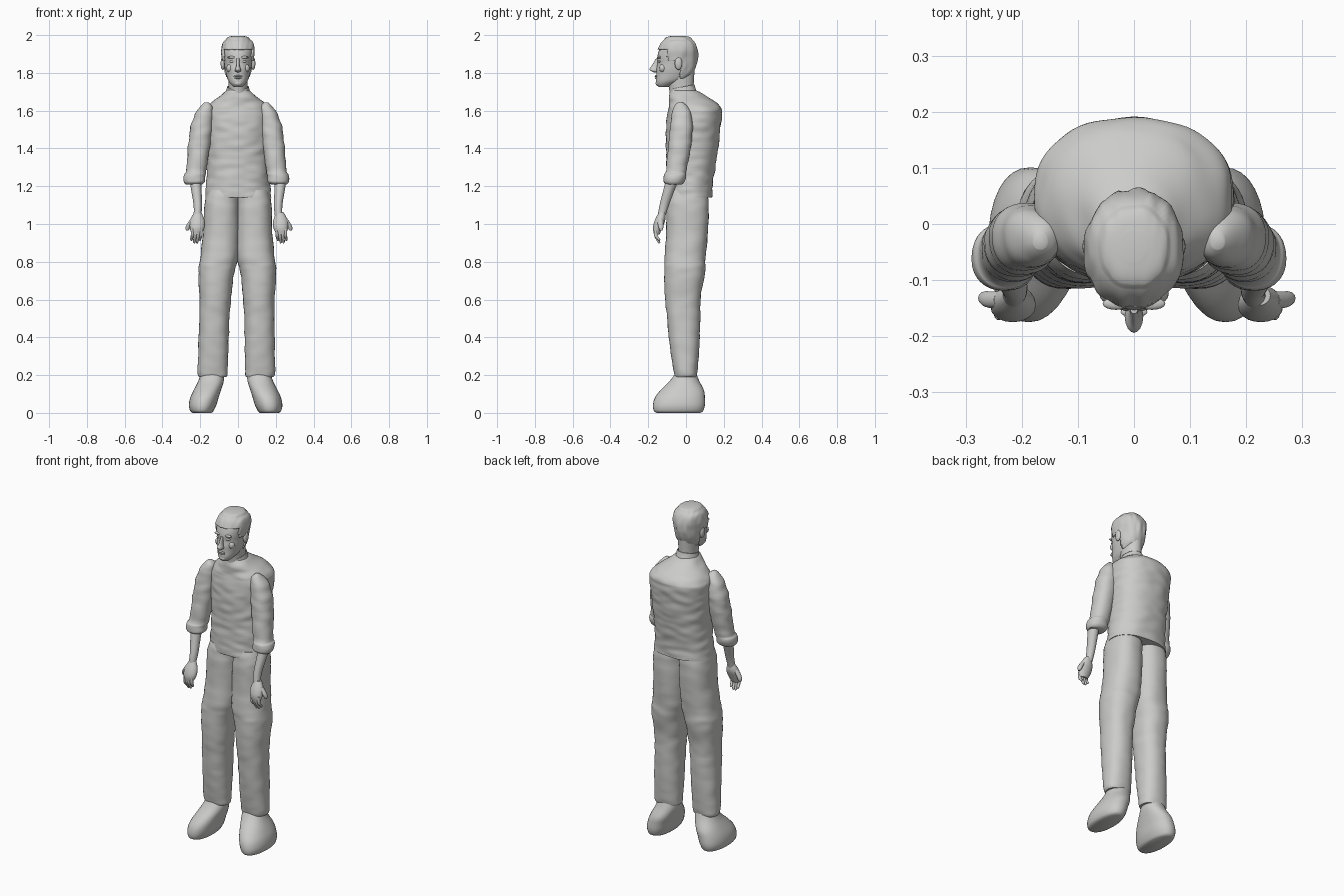
import bpy, bmesh, math
from mathutils import Vector, noise

cube = bpy.data.objects.get("Cube")
if cube:
    bpy.data.objects.remove(cube, do_unlink=True)

grey = bpy.data.materials.new("plain_grey")
grey.use_nodes = True
grey.diffuse_color = (0.6, 0.6, 0.59, 1)
grey.node_tree.nodes["Principled BSDF"].inputs["Base Color"].default_value = grey.diffuse_color


def finish(name, bm):
    """Turn a bmesh into a smooth grey object."""
    bmesh.ops.recalc_face_normals(bm, faces=bm.faces)
    mesh = bpy.data.meshes.new(name)
    bm.to_mesh(mesh)
    bm.free()
    mesh.materials.append(grey)
    obj = bpy.data.objects.new(name, mesh)
    bpy.context.collection.objects.link(obj)
    bpy.ops.object.select_all(action="DESELECT")
    obj.select_set(True)
    bpy.context.view_layer.objects.active = obj
    bpy.ops.object.shade_smooth_by_angle(angle=math.radians(50))
    return obj


def spline(rings, steps):
    """Smoothly fill in between neighbouring cross-sections."""
    out = []
    last = len(rings) - 1
    for i in range(last):
        a, b, c, d = (rings[min(max(k, 0), last)] for k in range(i - 1, i + 3))
        for s in range(steps):
            t = s / steps
            out.append([q + t / 2 * (r - p + t * (2 * p - 5 * q + 4 * r - u + t * (3 * (q - r) + u - p)))
                        for p, q, r, u in zip(a, b, c, d)])
    return out + [rings[last]]


def loft_mesh(rings, sides=32, square=2.0, steps=4, grow=0.0, warp=None, caps=True):
    """Skin oval sections given in hundredths as (z, x min, x max, y min, y max)."""
    bm = bmesh.new()
    loops = []
    for z, x0, x1, y0, y1 in spline(rings, steps):
        loop = []
        for k in range(sides):
            a = math.tau * k / sides
            c, s = math.cos(a), math.sin(a)
            px = math.copysign(abs(c) ** (2 / square), c) * ((x1 - x0) / 2 + grow)
            py = math.copysign(abs(s) ** (2 / square), s) * ((y1 - y0) / 2 + grow)
            p = Vector(((x0 + x1) / 2 + px, (y0 + y1) / 2 + py, z)) / 100
            loop.append(bm.verts.new(warp(p, Vector((c, s, 0))) if warp else p))
        loops.append(loop)
    for a, b in zip(loops, loops[1:]):
        for k in range(sides):
            j = (k + 1) % sides
            bm.faces.new((a[k], a[j], b[j], b[k]))
    if caps:
        bm.faces.new(loops[0])
        bm.faces.new(loops[-1])
    return bm


def loft(name, rings, **options):
    return finish(name, loft_mesh(rings, **options))


def even(rings):
    """Sections that are centred on x: (z, half width, y min, y max)."""
    return [(z, -w, w, y0, y1) for z, w, y0, y1 in rings]


def blob(name, centre, size):
    bm = bmesh.new()
    bmesh.ops.create_uvsphere(bm, u_segments=16, v_segments=10, radius=1)
    for v in bm.verts:
        v.co = Vector(centre) + v.co * Vector(size)
    return finish(name, bm)


def folds(amount):
    """Cloth creases that run mostly sideways."""
    def warp(p, out):
        n = noise.noise(Vector((p.x * 12, p.y * 12, p.z * 30)))
        return p + out * amount * n
    return warp


# Shirt body with a rounded upper back
torso = even([(114, 17.5, -10.5, 14), (120, 17, -10.5, 14), (130, 16.5, -10.5, 15.5),
              (140, 16.8, -10.5, 17), (150, 17.5, -10.5, 18.2), (158, 17.8, -10, 19),
              (161, 17, -9.5, 18.8), (164, 14.5, -9, 16.5), (167, 10.5, -9, 12),
              (170, 7, -8.5, 7), (171, 5.5, -8, 4.5)])
loft("shirt_body", torso, sides=72, square=2.25, steps=8, warp=folds(0.006))

# Collar, lower at the front
collar = loft("collar", even([(168, 7, -9, 6), (171, 6.2, -8.5, 5), (173, 5.8, -8.3, 4.5)]), caps=False,
              warp=lambda p, out: p + Vector((0, 0, 0.2 * p.y)))
collar.modifiers.new("thickness", "SOLIDIFY").thickness = 0.006

# Neck and head
loft("neck", even([(163, 5.5, -8, 4), (172, 5, -9, 4), (181, 5.5, -11, 4.5)]))
skull = even([(172.5, 2.2, -14.5, -9.5), (174, 3.8, -15.7, -6), (176, 5.2, -16, -1),
              (179, 6.2, -15.7, 2.5), (182, 6.9, -15.7, 4), (185, 7.3, -15.2, 4.8), (188, 7.7, -15.3, 5.3),
              (192, 8.1, -14.3, 5.3), (196, 7.2, -12.3, 4), (198.5, 4.5, -9.5, 1.3), (199.2, 1.5, -6, -2)])
loft("head", skull, square=2.15)

# Hair cap, cut along the hairline
hair = loft_mesh(skull, sides=64, steps=8, square=2.15, grow=0.8)


def hairline(y):
    if y < -0.1:
        return 1.925
    return 1.865 if y < -0.03 else 1.77


bmesh.ops.delete(hair, geom=[f for f in hair.faces
                             if f.calc_center_median().z < hairline(f.calc_center_median().y)], context="FACES")
for v in hair.verts:
    v.co += Vector((v.co.x, v.co.y + 0.05, 0)) * 0.06 * noise.noise(v.co * Vector((70, 20, 12)))
    v.co.z += 0.004 if v.co.z > 1.98 else 0
finish("hair", hair).modifiers.new("thickness", "SOLIDIFY").thickness = 0.009

# Face
loft("nose", even([(180.3, 0.6, -17, -14), (181, 1.6, -18.6, -14), (182, 1.5, -19.4, -14),
                   (184, 0.9, -18, -14), (187.5, 0.7, -16, -14)]), sides=16)
blob("upper_lip", (0, -0.157, 1.783), (0.024, 0.009, 0.005))
blob("lower_lip", (0, -0.156, 1.773), (0.02, 0.009, 0.005))
blob("chin", (0, -0.148, 1.745), (0.022, 0.013, 0.014))

for side, sx in (("right", -1), ("left", 1)):
    left = sx > 0

    def mirrored(shift=0.0, lean=0.0, crease=0.0):
        """Place a part on this side; the left one is shifted or leans a little."""
        cloth = folds(crease)

        def warp(p, out):
            p = cloth(p, out)
            return Vector((sx * (p.x + (shift + lean * (1.1 - p.z) if left else 0)), p.y, p.z))
        return warp

    blob(side + "_eye", (sx * 0.031, -0.139, 1.86), (0.014, 0.009, 0.007))
    blob(side + "_brow", (sx * 0.032, -0.142, 1.882), (0.024, 0.011, 0.007))
    blob(side + "_cheek", (sx * 0.042, -0.124, 1.825), (0.02, 0.018, 0.022))
    blob(side + "_ear", (sx * 0.08, -0.04, 1.85), (0.012, 0.02, 0.034))

    # Trouser leg
    loft(side + "_trouser_leg",
         [(19, 6, 20.5, -6, 5.5), (22, 5.5, 21.3, -6.5, 6), (35, 5, 21, -8.5, 7), (50, 4.5, 20.5, -10, 7.5),
          (62, 3.5, 20.5, -11, 8), (74, 2, 21, -11.5, 10), (82, 0, 20, -11.5, 10.5), (95, -0.7, 18.5, -10.5, 11.5),
          (110, -0.7, 17.8, -10.3, 12), (118, -0.7, 16, -9, 11)],
         sides=40, square=2.3, steps=6, warp=mirrored(lean=-0.02, crease=0.004))

    # Rounded shoe
    loft(side + "_shoe",
         [(0, 14, 24, -15.5, 7.5), (1, 13, 25.3, -17, 9), (4, 11.5, 26, -17.5, 10), (8, 10.3, 25.3, -16.5, 10),
          (12, 9, 23.5, -13.5, 9.5), (17, 7.5, 21, -8.5, 7), (22, 7.5, 19.5, -5, 5)],
         square=2.2, warp=mirrored(shift=-0.025))

    # Rolled sleeve
    loft(side + "_sleeve",
         [(121, 19, 28, -10.5, -2), (122.5, 17.5, 29, -12, -0.7), (126, 17, 28.8, -11.5, 0),
          (128.5, 16.7, 27.5, -10.5, 0.3), (140, 15, 26.5, -9.5, 2.5), (150, 13.5, 25.5, -8.5, 3.5),
          (158, 13, 22.8, -7.5, 3), (162, 13.5, 20, -6.5, 1), (164.3, 15.5, 18, -4.5, -1.5)],
         sides=40, square=2.2, steps=6, warp=mirrored(shift=-0.018, crease=0.005))

    # Forearm, palm, thumb and fingers
    loft(side + "_forearm", [(104, 19.5, 23.5, -15, -11), (110, 19, 23.5, -14, -9),
                             (118, 19.3, 24.8, -12, -6), (126, 19.5, 26, -10, -3)], warp=mirrored())
    hand = mirrored(shift=0.01)
    loft(side + "_palm", [(94.5, 19.5, 24.5, -17, -14), (98, 17.7, 25.5, -17.5, -12.5),
                          (102, 17.7, 25.3, -16.5, -11), (106, 19.3, 23.3, -14.5, -11)], sides=20, warp=hand)
    loft(side + "_thumb", [(96.5, 26.3, 27.5, -14, -12.5), (98, 25.3, 27.8, -14.5, -12),
                           (100, 24.3, 27, -15, -12), (103, 22, 25, -15, -12)], sides=12, warp=hand)
    for i in range(4):
        x, tip = 18.8 + 1.5 * i, (91, 89.7, 89.7, 91)[i]
        loft(f"{side}_finger_{i + 1}", [(tip, x + 1, x + 1.5, -14.5, -14), (tip + 1, x + 0.6, x + 2, -15.3, -13.6),
                                        (94, x, x + 1.7, -17, -15), (98, x, x + 1.7, -17, -15)],
             sides=10, warp=hand)
